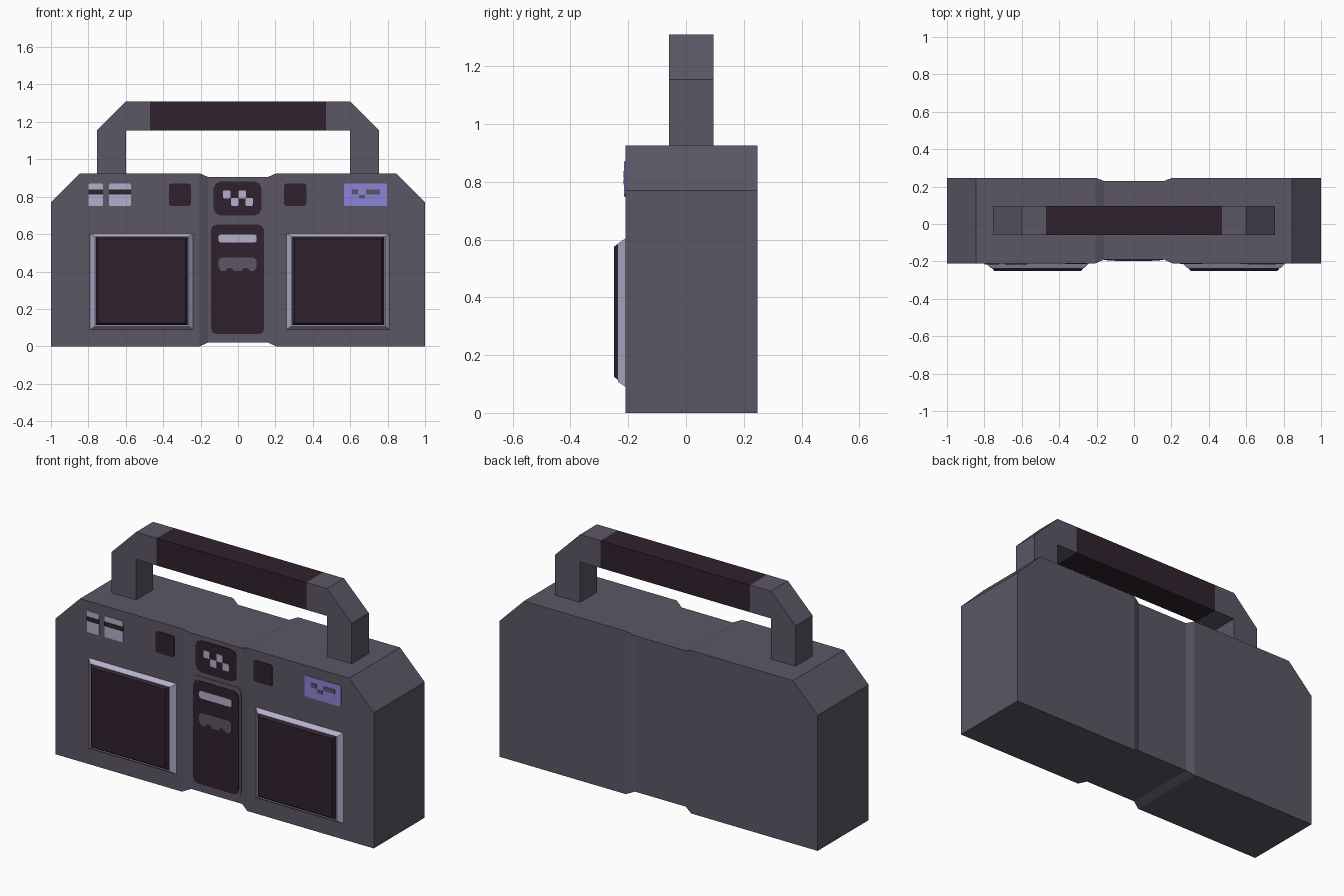
import bpy, bmesh

cube = bpy.data.objects.get("Cube")
if cube:
    bpy.data.objects.remove(cube, do_unlink=True)


def material(name, rgb):
    lin = [((c / 255 + 0.055) / 1.055) ** 2.4 for c in rgb] + [1.0]
    m = bpy.data.materials.new(name)
    m.use_nodes = True
    m.diffuse_color = lin
    bsdf = m.node_tree.nodes["Principled BSDF"]
    bsdf.inputs["Base Color"].default_value = lin
    bsdf.inputs["Roughness"].default_value = 0.8
    return m


GREY = material("casing grey", (91, 87, 102))
DARK = material("dark plum", (48, 34, 46))
LILAC = material("pale lilac", (180, 175, 205))
BLUE = material("display blue", (140, 132, 215))


def loft(name, rings, mat):
    """Skin a list of equal-length closed rings and cap both ends."""
    bm = bmesh.new()
    loops = [[bm.verts.new(p) for p in ring] for ring in rings]
    n = len(loops[0])
    for a, b in zip(loops, loops[1:]):
        for i in range(n):
            j = (i + 1) % n
            bm.faces.new((a[i], a[j], b[j], b[i]))
    bm.faces.new(loops[0])
    bm.faces.new(loops[-1])
    bmesh.ops.recalc_face_normals(bm, faces=bm.faces)
    mesh = bpy.data.meshes.new(name)
    bm.to_mesh(mesh)
    bm.free()
    mesh.materials.append(mat)
    obj = bpy.data.objects.new(name, mesh)
    bpy.context.collection.objects.link(obj)
    return obj


def prism(name, outline, y0, y1, mat):
    """Extrude an x-z outline from y0 to y1."""
    return loft(name, [[(x, y, z) for x, z in outline] for y in (y0, y1)], mat)


def rect(x0, x1, z0, z1, c=0.0):
    """Rectangle outline, with corners softened by c."""
    if c == 0:
        return [(x0, z0), (x1, z0), (x1, z1), (x0, z1)]
    d = c * 0.3
    return [(x0 + c, z0), (x1 - c, z0), (x1 - d, z0 + d), (x1, z0 + c),
            (x1, z1 - c), (x1 - d, z1 - d), (x1 - c, z1), (x0 + c, z1),
            (x0 + d, z1 - d), (x0, z1 - c), (x0, z0 + c), (x0 + d, z0 + d)]


def plate(name, outline, surface, height, mat):
    """Thin plate standing slightly proud of a front surface."""
    return prism(name, outline, surface + 0.002, surface - height, mat)


# Casing: cross-sections along x as (x, front, back, bottom, top)
half = [(1.0, -0.21, 0.247, 0.0, 0.77), (0.845, -0.21, 0.247, 0.0, 0.925),
        (0.205, -0.21, 0.247, 0.0, 0.925), (0.16, -0.19, 0.23, 0.02, 0.905)]
sections = [(-s[0],) + s[1:] for s in half] + half[::-1]
loft("casing", [[(x, f, b), (x, k, b), (x, k, t), (x, f, t)]
                for x, f, k, b, t in sections], GREY)

# Handle: two bent arms and a dark grip
arm = [(0.755, 0.88), (0.755, 1.155), (0.6, 1.31), (0.47, 1.31),
       (0.47, 1.155), (0.6, 1.155), (0.6, 0.88)]
for side, s in (("left", 1), ("right", -1)):
    prism(side + "_handle_arm", [(s * x, z) for x, z in arm], -0.058, 0.095, GREY)
prism("handle_grip", rect(-0.47, 0.47, 1.155, 1.31), -0.058, 0.095, DARK)


# Speakers: bevelled trim with a dark grille block on top
def frustum(name, cx, cz, back, front, mat):
    loft(name, [[(x, y, z) for x, z in rect(cx - w, cx + w, cz - h, cz + h)]
                for w, h, y in (back, front)], mat)


for side, cx in (("left", 0.535), ("right", -0.515)):
    frustum(side + "_speaker_trim", cx, 0.347,
            (0.277, 0.258, -0.208), (0.25, 0.24, -0.235), LILAC)
    frustum(side + "_speaker_grille", cx, 0.35,
            (0.247, 0.238, -0.232), (0.233, 0.225, -0.25), DARK)

# Square dials beside the centre column
FRONT, MID = -0.21, -0.19
plate("left_dial", rect(0.247, 0.365, 0.75, 0.87, 0.012), FRONT, 0.004, DARK)
plate("right_dial", rect(-0.37, -0.252, 0.75, 0.87, 0.012), FRONT, 0.004, DARK)

# Two switches, each crossed by a dark slot
for name, x0, x1 in (("narrow", -0.80, -0.722), ("wide", -0.69, -0.572)):
    plate(name + "_switch", rect(x0, x1, 0.75, 0.87, 0.008), FRONT, 0.004, LILAC)
    plate(name + "_switch_slot", rect(x0, x1, 0.813, 0.838), FRONT, 0.006, DARK)

# Blue display with small grey marks
plate("display", rect(0.567, 0.797, 0.75, 0.87, 0.008), FRONT, 0.004, BLUE)
for i, r in enumerate([(0.61, 0.642, 0.813, 0.838), (0.685, 0.758, 0.813, 0.838),
                       (0.647, 0.68, 0.79, 0.81)]):
    plate("display_mark_%d" % (i + 1), rect(*r), FRONT, 0.006, GREY)

# Button panel with a zigzag of four buttons
plate("button_panel", rect(-0.13, 0.125, 0.70, 0.88, 0.035), MID, 0.004, DARK)
for i, (x, z) in enumerate([(-0.06, 0.812), (-0.017, 0.772),
                            (0.022, 0.812), (0.06, 0.772)]):
    plate("button_%d" % (i + 1),
          rect(x - 0.02, x + 0.02, z - 0.021, z + 0.021, 0.006), MID, 0.007, LILAC)

# Tape deck door with label bar and notched window
plate("deck_frame", rect(-0.16, 0.155, 0.05, 0.675, 0.03), MID, 0.003, GREY)
plate("deck_door", rect(-0.145, 0.14, 0.065, 0.65, 0.03), MID, 0.006, DARK)
plate("deck_label", rect(-0.105, 0.1, 0.555, 0.598, 0.012), MID, 0.009, LILAC)
window = [(-0.09, 0.475), (-0.105, 0.46), (-0.105, 0.425), (-0.09, 0.402),
          (-0.07, 0.402), (-0.055, 0.418), (-0.035, 0.418), (-0.02, 0.402),
          (0.015, 0.402), (0.03, 0.418), (0.05, 0.418), (0.065, 0.402),
          (0.085, 0.402), (0.1, 0.425), (0.1, 0.46), (0.085, 0.475)]
plate("deck_window", window, MID, 0.009, GREY)
